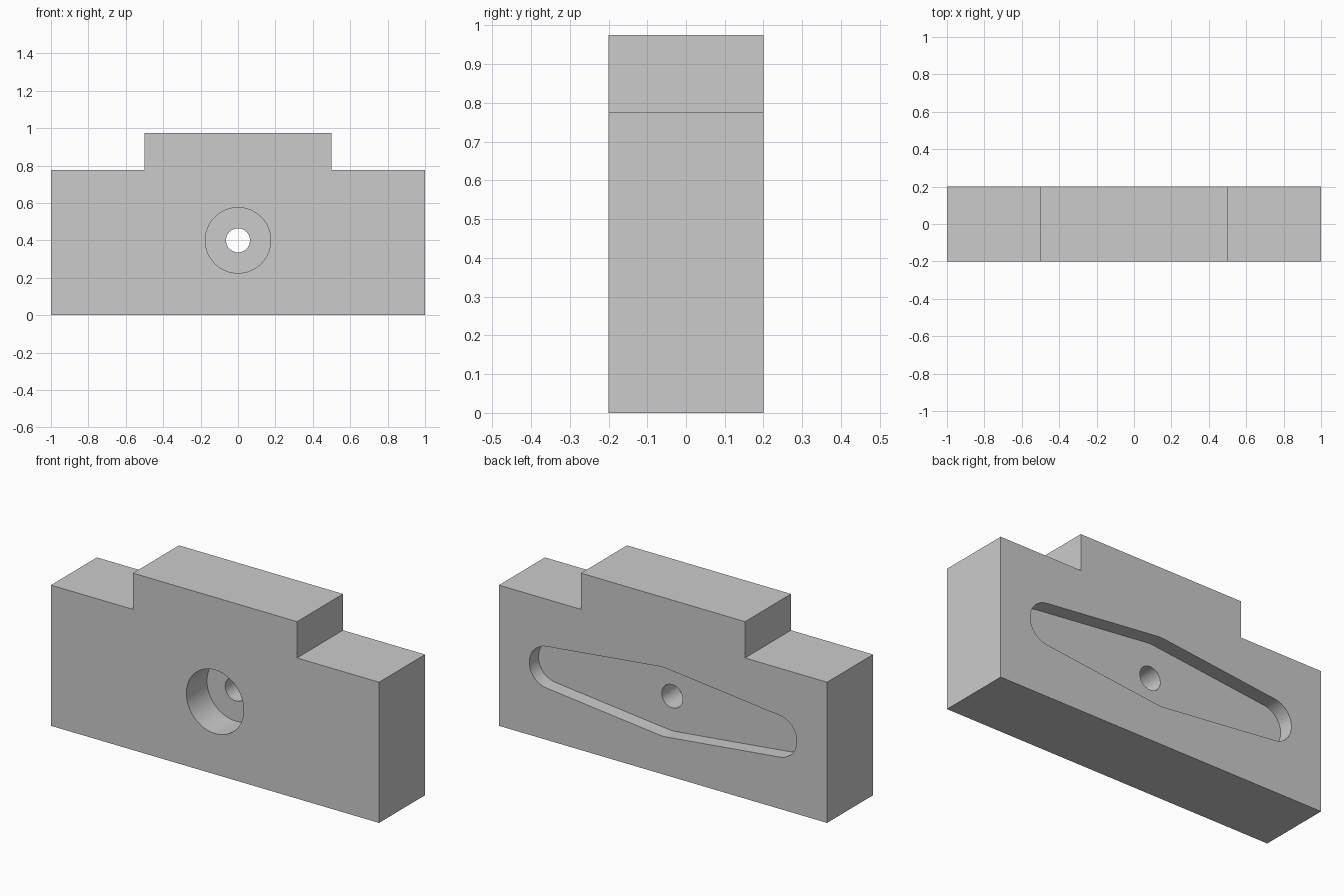
import bpy
import bmesh
import math

cube = bpy.data.objects.get("Cube")
if cube:
    bpy.data.objects.remove(cube, do_unlink=True)

HALF_DEPTH = 0.2
HOLE_Z = 0.4

grey = bpy.data.materials.new("plain_grey")
grey.use_nodes = True
GREY = (0.6, 0.6, 0.6, 1)
grey.diffuse_color = GREY
grey.node_tree.nodes["Principled BSDF"].inputs["Base Color"].default_value = GREY


def extrude(name, outline, y0, y1):
    """Extrude an (x, z) outline from y0 to y1."""
    bm = bmesh.new()
    face = bm.faces.new([bm.verts.new((x, y0, z)) for x, z in outline])
    ext = bmesh.ops.extrude_face_region(bm, geom=[face])["geom"]
    verts = [v for v in ext if isinstance(v, bmesh.types.BMVert)]
    bmesh.ops.translate(bm, verts=verts, vec=(0, y1 - y0, 0))
    bmesh.ops.recalc_face_normals(bm, faces=bm.faces)
    mesh = bpy.data.meshes.new(name)
    bm.to_mesh(mesh)
    bm.free()
    mesh.materials.append(grey)
    obj = bpy.data.objects.new(name, mesh)
    bpy.context.collection.objects.link(obj)
    return obj


def arc(cx, radius, start, end, steps):
    """Points of an arc around (cx, HOLE_Z), both ends included."""
    angles = [start + (end - start) * i / steps for i in range(steps + 1)]
    return [(cx + radius * math.cos(a), HOLE_Z + radius * math.sin(a)) for a in angles]


def circle(radius, steps=64):
    return arc(0, radius, 0, math.tau, steps)[:-1]


# Stepped block
right_side = [(1, 0), (1, 0.775), (0.5, 0.775), (0.5, 0.975)]
left_side = [(-x, z) for x, z in reversed(right_side)]
block = extrude("stepped_block", right_side + left_side, -HALF_DEPTH, HALF_DEPTH)

# Tapered slot outline: a wide middle joined by tangents to small round ends
END_X, END_R, MID_R = 0.7, 0.115, 0.19
tangent = math.acos((MID_R - END_R) / END_X)
slot = []
for turn, cx in ((0, END_X), (math.pi, -END_X)):
    slot += arc(cx, END_R, turn - tangent, turn + tangent, 24)
    slot += arc(0, MID_R, turn + tangent, turn + math.pi - tangent, 4)

# Cutters: rear slot, front counterbore, through hole
cutters = [
    extrude("slot_cutter", slot, HALF_DEPTH - 0.08, HALF_DEPTH + 0.1),
    extrude("counterbore_cutter", circle(0.175), -HALF_DEPTH - 0.1, -HALF_DEPTH + 0.18),
    extrude("bolt_hole_cutter", circle(0.064), -HALF_DEPTH - 0.1, HALF_DEPTH + 0.1),
]
bpy.context.view_layer.objects.active = block
block.select_set(True)
for cutter in cutters:
    mod = block.modifiers.new(cutter.name, "BOOLEAN")
    mod.operation = "DIFFERENCE"
    mod.solver = "EXACT"
    mod.object = cutter
    bpy.ops.object.modifier_apply(modifier=mod.name)
    bpy.data.objects.remove(cutter, do_unlink=True)

# Smooth round walls, sharp edges
bpy.ops.object.select_all(action="DESELECT")
block.select_set(True)
bpy.ops.object.shade_smooth_by_angle(angle=math.radians(30))
